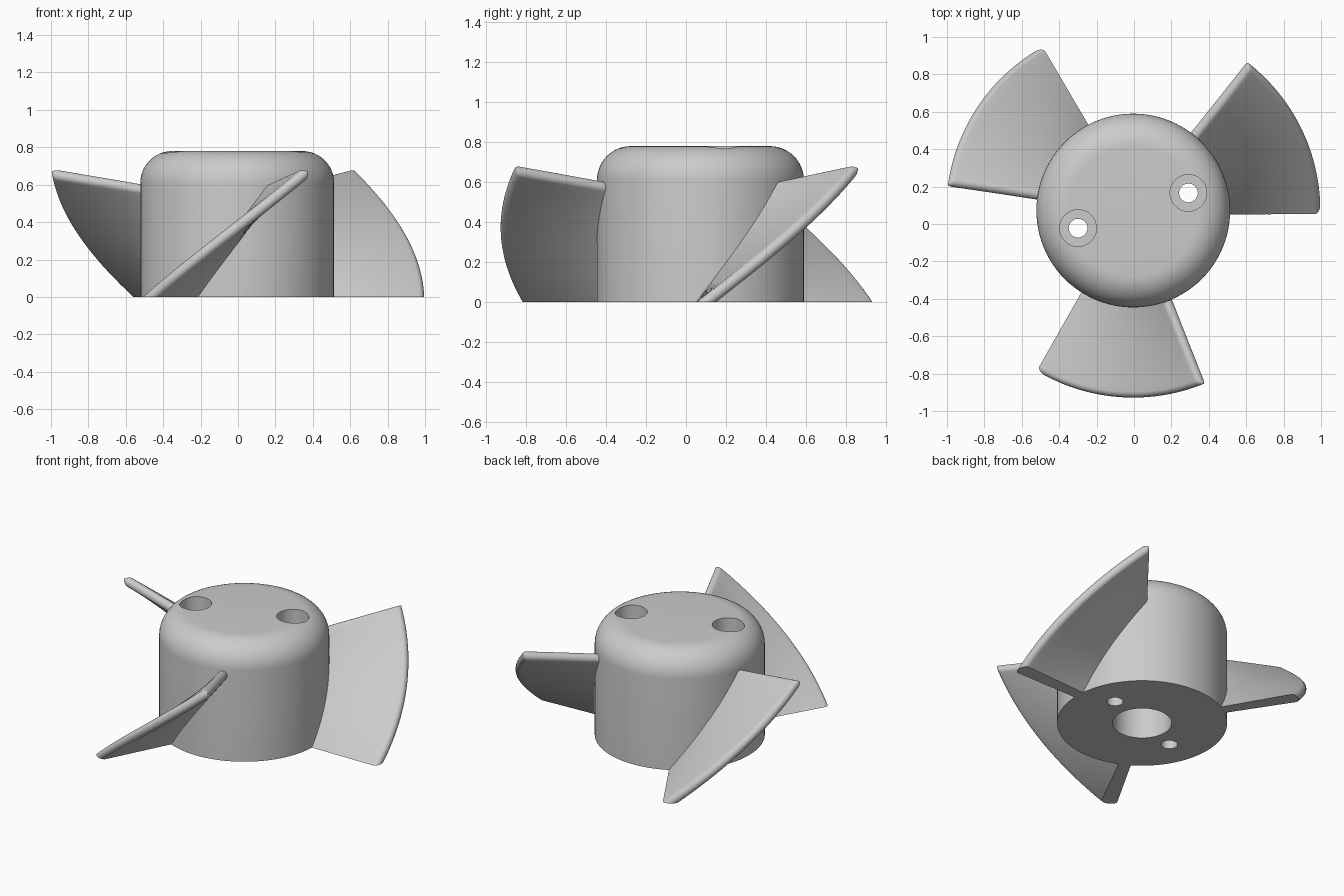
import bpy, bmesh, math
from mathutils import Vector, Matrix

cube = bpy.data.objects.get("Cube")
if cube:
    bpy.data.objects.remove(cube, do_unlink=True)

CENTRE = Vector((-0.004, 0.072, 0))
HUB_R, HUB_H, FILLET = 0.518, 0.78, 0.17
TIP_R, HALF_T = 1.0, 0.03

grey = bpy.data.materials.new("plain_grey")
grey.use_nodes = True
colour = (0.6, 0.6, 0.6, 1)
grey.diffuse_color = colour
grey.node_tree.nodes["Principled BSDF"].inputs["Base Color"].default_value = colour


def make_object(name, bm):
    bmesh.ops.recalc_face_normals(bm, faces=bm.faces[:])
    mesh = bpy.data.meshes.new(name)
    bm.to_mesh(mesh)
    bm.free()
    mesh.materials.append(grey)
    obj = bpy.data.objects.new(name, mesh)
    bpy.context.collection.objects.link(obj)
    return obj


def select(obj):
    bpy.ops.object.select_all(action='DESELECT')
    obj.select_set(True)
    bpy.context.view_layer.objects.active = obj


def smooth(obj, degrees=35):
    select(obj)
    bpy.ops.object.shade_smooth_by_angle(angle=math.radians(degrees))


def cylinder(name, radius, low, high, x, y):
    bm = bmesh.new()
    bmesh.ops.create_cone(bm, cap_ends=True, segments=48, radius1=radius, radius2=radius,
                          depth=high - low, matrix=Matrix.Translation((x, y, (low + high) / 2)))
    return make_object(name, bm)


# Hub: a revolved profile with a rounded shoulder and a blind shaft bore below
def make_hub():
    bore_r, bore_top = 0.18, 0.5
    profile = [(0, bore_top), (bore_r, bore_top), (bore_r, 0), (HUB_R, 0)]
    for i in range(13):
        a = math.pi / 2 * i / 12
        profile.append((HUB_R - FILLET + FILLET * math.cos(a),
                        HUB_H - FILLET + FILLET * math.sin(a)))
    profile.append((0, HUB_H))
    bm = bmesh.new()
    verts = [bm.verts.new((r, 0, z)) for r, z in profile]
    edges = [bm.edges.new(pair) for pair in zip(verts, verts[1:])]
    bmesh.ops.spin(bm, geom=verts + edges, axis=(0, 0, 1), cent=(0, 0, 0),
                   angle=math.tau, steps=96, use_duplicate=False)
    bmesh.ops.remove_doubles(bm, verts=bm.verts[:], dist=1e-5)
    bmesh.ops.translate(bm, verts=bm.verts[:], vec=CENTRE)
    return make_object("hub", bm)


hub = make_hub()

# Two counterbored screw holes on opposite sides of the hub
for side in (1, -1):
    x, y = CENTRE.x + side * 0.295, CENTRE.y + side * 0.094
    for radius, low in ((0.098, 0.4), (0.05, -0.1)):
        cutter = cylinder("hole_cutter", radius, low, 0.9, x, y)
        cutter.hide_render = True
        mod = hub.modifiers.new("hole", 'BOOLEAN')
        mod.operation, mod.solver, mod.object = 'DIFFERENCE', 'EXACT', cutter
        select(hub)
        bpy.ops.object.modifier_apply(modifier=mod.name)
        bpy.data.objects.remove(cutter, do_unlink=True)
smooth(hub)

# Blade: twisted plate with fully rounded rim and upper edge, cut flat at the base
START, SWEEP = math.radians(-118.2), math.radians(50.4)


def height(r):
    return 0.595 + 0.075 * (r - HUB_R) / (TIP_R - HUB_R)


def middle(r, s):
    a = START + SWEEP * s
    return Vector((r * math.cos(a), r * math.sin(a), s * height(r)))


def normal(r, s):
    e = 0.001
    along = middle(r, s + e) - middle(r, s - e)
    out = middle(r + e, s) - middle(r - e, s)
    return out.cross(along).normalized()


def edge_steps(length, flat_count):
    """Pairs of distance from the rounded edge and thickness factor."""
    curve = [math.pi / 2 * i / 8 for i in range(9)]
    steps = [(HALF_T * (1 - math.cos(a)), math.sin(a)) for a in curve]
    rest = length - HALF_T
    return steps + [(HALF_T + rest * (i + 1) / flat_count, 1) for i in range(flat_count)]


def make_blade(name, turn):
    bm = bmesh.new()
    rows = edge_steps(1.25, 40)
    cols = edge_steps(TIP_R - 0.49, 12)
    sheets = []
    for side in (1, -1):
        grid = []
        for d, fu in rows:
            line = []
            for q, fv in cols:
                r = TIP_R - q
                s = 1 - d / math.hypot(SWEEP * r, height(r))
                line.append(bm.verts.new(middle(r, s) + normal(r, s) * side * HALF_T * fu * fv))
            grid.append(line)
        for a, b in zip(grid, grid[1:]):
            for j in range(len(cols) - 1):
                bm.faces.new((a[j], a[j + 1], b[j + 1], b[j]))
        sheets.append(grid)
    # close the root and the lower end
    top, under = sheets
    for p, q in (([g[-1] for g in top], [g[-1] for g in under]), (top[-1], under[-1])):
        for i in range(len(p) - 1):
            bm.faces.new((p[i], p[i + 1], q[i + 1], q[i]))
    bmesh.ops.remove_doubles(bm, verts=bm.verts[:], dist=1e-5)
    cut = bmesh.ops.bisect_plane(bm, geom=bm.verts[:] + bm.edges[:] + bm.faces[:],
                                 plane_co=(0, 0, 0), plane_no=(0, 0, 1), clear_inner=True)
    rim = [g for g in cut["geom_cut"] if isinstance(g, bmesh.types.BMEdge)]
    bmesh.ops.contextual_create(bm, geom=rim)
    bmesh.ops.transform(bm, verts=bm.verts[:],
                        matrix=Matrix.Translation(CENTRE) @ Matrix.Rotation(turn, 4, 'Z'))
    smooth(make_object(name, bm))


for i, name in enumerate(("front_blade", "left_blade", "right_blade")):
    make_blade(name, i * math.tau / 3)
